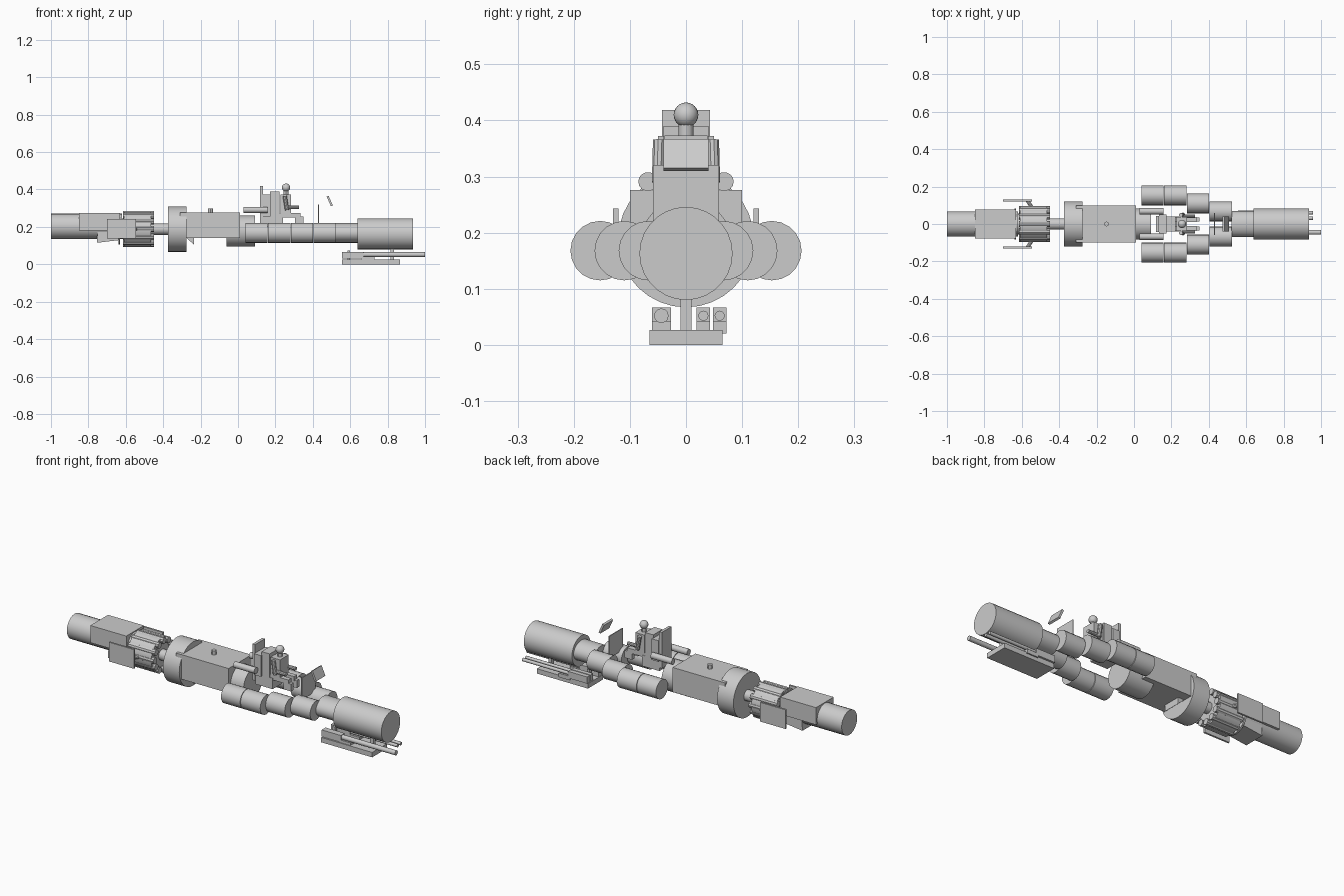
import bpy, math
from mathutils import Vector

if "Cube" in bpy.data.objects:
    bpy.data.objects.remove(bpy.data.objects["Cube"])


def box(name, x, y, z):
    """Box from (min, max) ranges."""
    bpy.ops.mesh.primitive_cube_add(size=1, location=[sum(r) / 2 for r in (x, y, z)])
    o = bpy.context.object
    o.name = name
    o.scale = [r[1] - r[0] for r in (x, y, z)]
    bpy.ops.object.transform_apply(location=False, rotation=False)
    return o


def rod(name, a, b, r, sides=24, squash=1.0):
    """Cylinder between two points; squash widens the cross-section sideways."""
    a, b = Vector(a), Vector(b)
    bpy.ops.mesh.primitive_cylinder_add(vertices=sides, radius=r, depth=(b - a).length)
    o = bpy.context.object
    o.name = name
    for v in o.data.vertices:
        v.co.y *= squash
    o.rotation_euler = (b - a).to_track_quat('Z', 'Y').to_euler()
    o.location = (a + b) / 2
    if abs((b - a).normalized().x) > 0.99:
        o.rotation_euler = (0, math.pi / 2, 0)
    bpy.ops.object.shade_smooth_by_angle(angle=math.radians(30))
    return o


def xrod(name, x0, x1, y, z, r, sides=24, squash=1.0):
    return rod(name, (x0, y, z), (x1, y, z), r, sides, squash)


def prism(name, profile, y0, y1):
    """Side profile (x, z) extruded across y."""
    n = len(profile)
    verts = [(x, y0, z) for x, z in profile] + [(x, y1, z) for x, z in profile]
    faces = [tuple(range(n)), tuple(range(2 * n - 1, n - 1, -1))]
    faces += [(i, i + n, (i + 1) % n + n, (i + 1) % n) for i in range(n)]
    me = bpy.data.meshes.new(name)
    me.from_pydata(verts, [], faces)
    o = bpy.data.objects.new(name, me)
    bpy.context.collection.objects.link(o)
    return o


# Tail: exhaust, housing and tapered underside
xrod("tail_exhaust", -1.0, -0.62, 0, 0.203, 0.068)
box("tail_housing", (-0.85, -0.63), (-0.077, 0.077), (0.18, 0.275))
prism("tail_underside", [(-0.755, 0.115), (-0.63, 0.13), (-0.63, 0.19), (-0.75, 0.19)], -0.06, 0.06)
xrod("tail_flange", -0.64, -0.63, 0, 0.188, 0.082)

# Rear engine with a ring of pistons
xrod("engine_link", -0.64, -0.6, 0, 0.19, 0.055)
xrod("engine_drum", -0.61, -0.465, 0, 0.188, 0.094)
for i in range(12):
    t = math.tau * i / 12
    xrod("engine_piston", -0.615, -0.45, 0.08 * math.cos(t), 0.188 + 0.08 * math.sin(t), 0.017, 10)
xrod("engine_shaft", -0.47, -0.36, 0, 0.188, 0.03, 16)

# Main body
xrod("body_disc", -0.375, -0.275, 0, 0.188, 0.121, 32)
box("body_block", (-0.31, 0.012), (-0.1, 0.1), (0.14, 0.276))
xrod("body_nose", -0.062, 0.092, 0, 0.178, 0.083)
prism("body_fin", [(-0.28, 0.145), (-0.235, 0.105), (-0.235, 0.145)], -0.05, 0.05)
rod("body_knob", (-0.147, 0, 0.27), (-0.147, 0, 0.299), 0.013, 12)

# Parts mirrored left and right
for s in (-1, 1):
    box("engine_side_plate", (-0.70, -0.545), sorted((s * 0.12, s * 0.13)), (0.137, 0.243))
    rod("plate_bracket", (-0.54, s * 0.08, 0.188), (-0.57, s * 0.125, 0.188), 0.01, 10)
    # chain of fuel drums stepping inward toward the nose
    for x0, x1, y in ((0.04, 0.157, 0.153), (0.16, 0.28, 0.153),
                      (0.283, 0.4, 0.11), (0.405, 0.525, 0.067)):
        xrod("side_drum", x0, x1, s * y, 0.168, 0.053, 20)
    xrod("seat_tube", 0.03, 0.158, s * 0.068, 0.291, 0.017, 14)
    # pilot limbs
    rod("pilot_upper_arm", (0.25, s * 0.048, 0.365), (0.262, s * 0.05, 0.29), 0.011, 10)
    xrod("pilot_forearm", 0.255, 0.325, s * 0.042, 0.304, 0.01, 10)
    box("pilot_thigh", (0.22, 0.335), sorted((s * 0.012, s * 0.038)), (0.25, 0.275))
    box("pilot_shin", (0.305, 0.35), sorted((s * 0.014, s * 0.036)), (0.215, 0.255))

# Nose
xrod("nose_neck", 0.52, 0.65, 0, 0.168, 0.053, 24, 1.3)
xrod("nose_drum", 0.64, 0.935, 0, 0.163, 0.083, 28)

# Seat
box("seat_back_plate", (0.118, 0.134), (-0.043, 0.043), (0.22, 0.419))
box("seat_base", (0.134, 0.24), (-0.04, 0.04), (0.2, 0.26))
box("seat_cushion", (0.134, 0.175), (-0.05, 0.05), (0.255, 0.372))
box("seat_pack", (0.172, 0.222), (-0.04, 0.04), (0.225, 0.39))

# Pilot torso and head
box("pilot_torso", (0.226, 0.284), (-0.038, 0.038), (0.26, 0.373))
rod("pilot_neck", (0.257, 0, 0.37), (0.257, 0, 0.4), 0.013, 12)
bpy.ops.mesh.primitive_uv_sphere_add(segments=20, ring_count=12, radius=0.022, location=(0.257, 0, 0.41))
bpy.context.object.name = "pilot_head"
bpy.ops.object.shade_smooth()

# Dashboard panel and tilted windscreen
box("dash_panel", (0.428, 0.433), (-0.059, 0.059), (0.2, 0.321))
prism("windscreen", [(0.474, 0.362), (0.484, 0.367), (0.507, 0.315), (0.497, 0.31)], -0.04, 0.04)

# Belly gun platform
box("gun_platform", (0.555, 0.867), (-0.065, 0.065), (0.0, 0.027))
box("gun_strut", (0.815, 0.835), (-0.01, 0.01), (0.02, 0.09))
box("gun_rear_strut", (0.585, 0.6), (-0.01, 0.01), (0.02, 0.075))
for y, half, r, tip in ((-0.044, 0.017, 0.013, 1.0), (0.031, 0.012, 0.009, 0.957), (0.06, 0.012, 0.009, 0.957)):
    box("gun_receiver", (0.555, 0.672), (y - half, y + half), (0.03, 0.067))
    box("gun_cradle", (0.66, 0.73), (y - half, y + half), (0.02, 0.042))
    xrod("gun_barrel", 0.66, tip, y, 0.052, r, 12)
